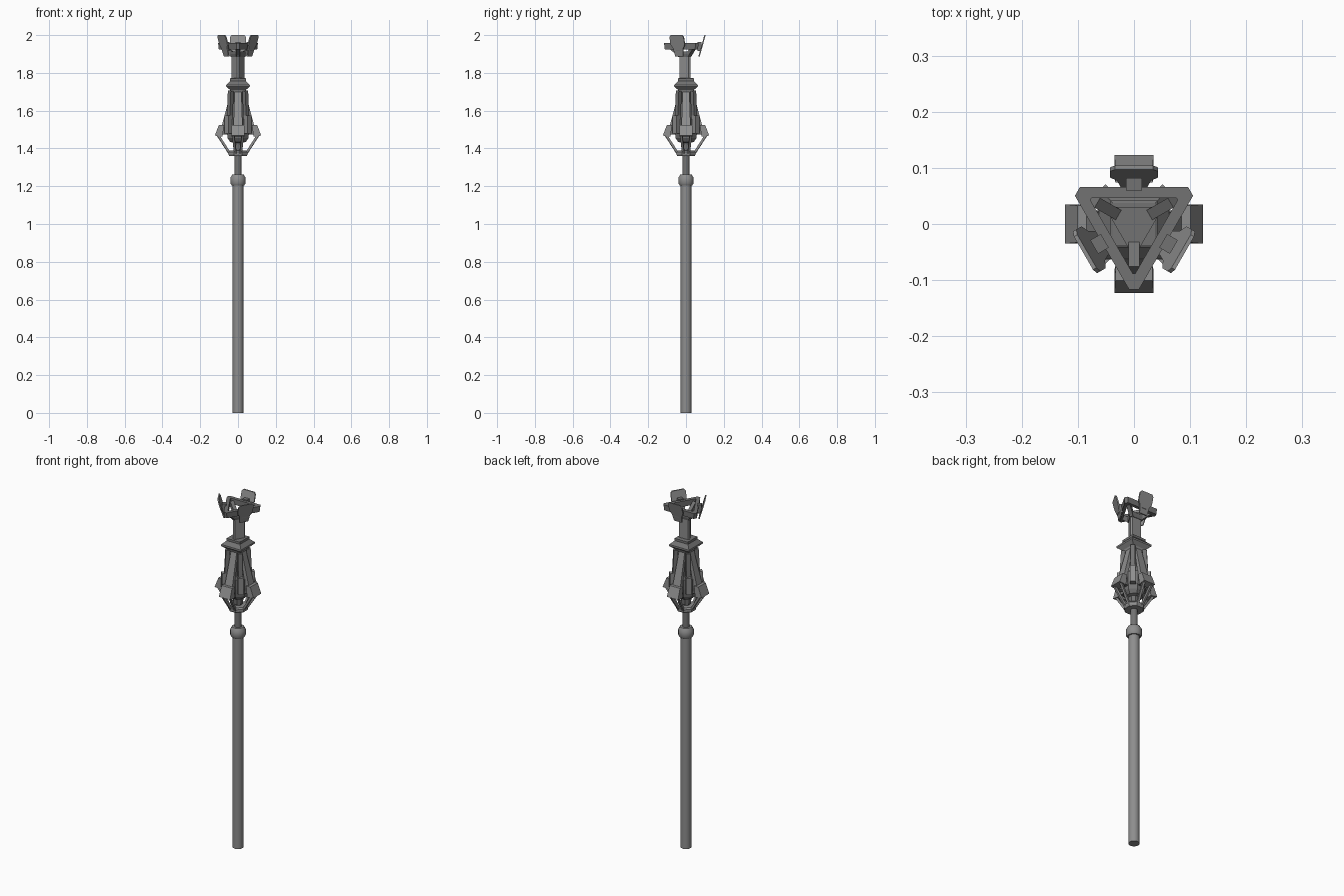
import bpy, bmesh, math
from mathutils import Vector, Matrix

if "Cube" in bpy.data.objects:
    bpy.data.objects.remove(bpy.data.objects["Cube"])


def material(name, v):
    m = bpy.data.materials.new(name)
    m.diffuse_color = (v, v, v, 1)
    m.use_nodes = True
    m.node_tree.nodes["Principled BSDF"].inputs["Base Color"].default_value = m.diffuse_color
    return m


LIGHT = material("steel_grey", 0.27)
DARK = material("dark_grey", 0.17)


def finish(name, bm, mat, angle=0.0):
    bmesh.ops.recalc_face_normals(bm, faces=bm.faces)
    me = bpy.data.meshes.new(name)
    bm.to_mesh(me)
    bm.free()
    me.materials.append(mat)
    ob = bpy.data.objects.new(name, me)
    bpy.context.collection.objects.link(ob)
    ob.rotation_euler.z = angle
    return ob


def loft(name, rings, mat, angle=0.0, closed=False):
    """Skin a list of equal-length rings of points; closed joins last to first."""
    bm = bmesh.new()
    vs = [[bm.verts.new(p) for p in r] for r in rings]
    n, k = len(vs[0]), len(vs)
    for i in range(k if closed else k - 1):
        a, b = vs[i], vs[(i + 1) % k]
        for j in range(n):
            bm.faces.new((a[j], a[(j + 1) % n], b[(j + 1) % n], b[j]))
    if not closed:
        bm.faces.new(vs[0][::-1])
        bm.faces.new(vs[-1])
    return finish(name, bm, mat, angle)


def turned(name, profile, sides, mat, smooth=False):
    """Stack of regular polygons from (apothem, z) pairs, flat side to the front."""
    k = 1 / math.cos(math.pi / sides)
    ring = [(2 * i + 1) * math.pi / sides for i in range(sides)]
    ob = loft(name, [[(r * k * math.cos(a), r * k * math.sin(a), z) for a in ring]
                     for r, z in profile], mat)
    if smooth:
        bpy.context.view_layer.objects.active = ob
        ob.select_set(True)
        bpy.ops.object.shade_smooth_by_angle(angle=math.radians(35))
        ob.select_set(False)
    return ob


def fin(name, profile, mat, angle):
    """Radial slab from (radius, z, half width) points, turned about z."""
    return loft(name, [[(r, s * w, z) for r, z, w in profile] for s in (-1, 1)], mat, angle)


def bar(name, p, q, w, h, mat, angle=0.0):
    p, q = Vector(p), Vector(q)
    rot = (q - p).to_track_quat('Z', 'Y')
    sec = [(-w, -h, 0), (w, -h, 0), (w, h, 0), (-w, h, 0)]
    return loft(name, [[c + rot @ Vector(s) for s in sec] for c in (p, q)], mat, angle)


def tri(c, r, z, turn=0.0):
    """Triangle with cut corners: side distance r, half corner cut c, point to the front."""
    pts = []
    for i in range(3):
        m = Matrix.Rotation(math.radians(120 * i) + turn, 3, 'Z')
        half = r * math.sqrt(3) - c
        pts += [m @ Vector((half, r, z)), m @ Vector((-half, r, z))]
    return pts


# pole, collar and neck rod
turned("pole", [(0.028, 0), (0.028, 1.215)], 24, LIGHT, True)
turned("collar", [(0.034, 1.205), (0.04, 1.215), (0.04, 1.245), (0.03, 1.262)], 16, LIGHT, True)
turned("neck_rod", [(0.018, 1.25), (0.018, 1.45)], 12, DARK, True)
turned("lower_disc", [(0.046, 1.36), (0.05, 1.368), (0.05, 1.38), (0.044, 1.388)], 8, LIGHT)

# core of the head, stepped octagon
turned("core_base", [(0.024, 1.395), (0.027, 1.43), (0.042, 1.435), (0.055, 1.455),
                     (0.06, 1.50), (0.06, 1.555), (0.046, 1.565)], 8, DARK)
turned("core_column", [(0.03, 1.55), (0.028, 1.71)], 8, LIGHT)

for i in range(4):
    a = i * math.pi / 2
    # cage blade, flared foot and strut on each side
    fin("cage_blade", [(0.064, 1.51, 0.024), (0.086, 1.52, 0.024),
                       (0.038, 1.70, 0.018), (0.024, 1.70, 0.018)], LIGHT, a)
    fin("flared_foot", [(0.082, 1.462, 0.035), (0.123, 1.468, 0.035),
                        (0.101, 1.525, 0.033), (0.074, 1.525, 0.033)], LIGHT, a)
    fin("foot_mount", [(0.05, 1.475, 0.022), (0.09, 1.475, 0.022),
                       (0.085, 1.515, 0.022), (0.05, 1.515, 0.022)], DARK, a)
    for s in (-1, 1):
        bar("lower_strut", (0.045, s * 0.014, 1.375), (0.106, s * 0.025, 1.47),
            0.006, 0.006, LIGHT, a)
    # upright post between the blades
    bar("corner_post", (0.062, 0, 1.55), (0.054, 0, 1.705), 0.011, 0.011, DARK, a + math.pi / 4)
    bar("post_shoe", (0.07, 0, 1.48), (0.07, 0, 1.575), 0.016, 0.014, LIGHT, a + math.pi / 4)

# square cap
turned("cap_skirt", [(0.036, 1.695), (0.042, 1.71), (0.063, 1.728), (0.063, 1.737)], 4, LIGHT)
turned("cap_roof", [(0.062, 1.737), (0.042, 1.757), (0.042, 1.77), (0.037, 1.773)], 4, DARK)

# three-sided upper column
loft("upper_column", [tri(0.012, 0.023, z) for z in (1.76, 1.89)], LIGHT)
loft("column_head", [tri(0.012, 0.026, 1.885), tri(0.012, 0.03, 1.90), tri(0.012, 0.03, 1.912)], DARK)

# triangular crown ring
loft("crown_ring", [tri(0.018, 0.064, 1.925), tri(0.018, 0.066, 1.957),
                    tri(0.004, 0.046, 1.957), tri(0.004, 0.046, 1.925)], DARK, closed=True)

for i in range(3):
    a = math.pi / 2 + i * 2 * math.pi / 3
    # crown corner support from column to ring
    bar("crown_support", (0.03, 0, 1.895), (0.083, 0, 1.938), 0.010, 0.012, DARK, a + math.pi / 3)
    # leaning crown plate with clipped top corners
    outline = [(0.0, 0.024), (0.35, 0.03), (0.55, 0.043), (0.9, 0.043), (1.0, 0.034)]
    pts = [(t, w) for t, w in outline] + [(t, -w) for t, w in reversed(outline)]
    loft("crown_plate", [[(0.066 + 0.031 * t + d, w, 1.888 + 0.112 * t) for t, w in pts]
                         for d in (0, 0.007)], LIGHT, a)
    bar("plate_mount", (0.06, 0, 1.94), (0.082, 0, 1.94), 0.014, 0.024, DARK, a)
